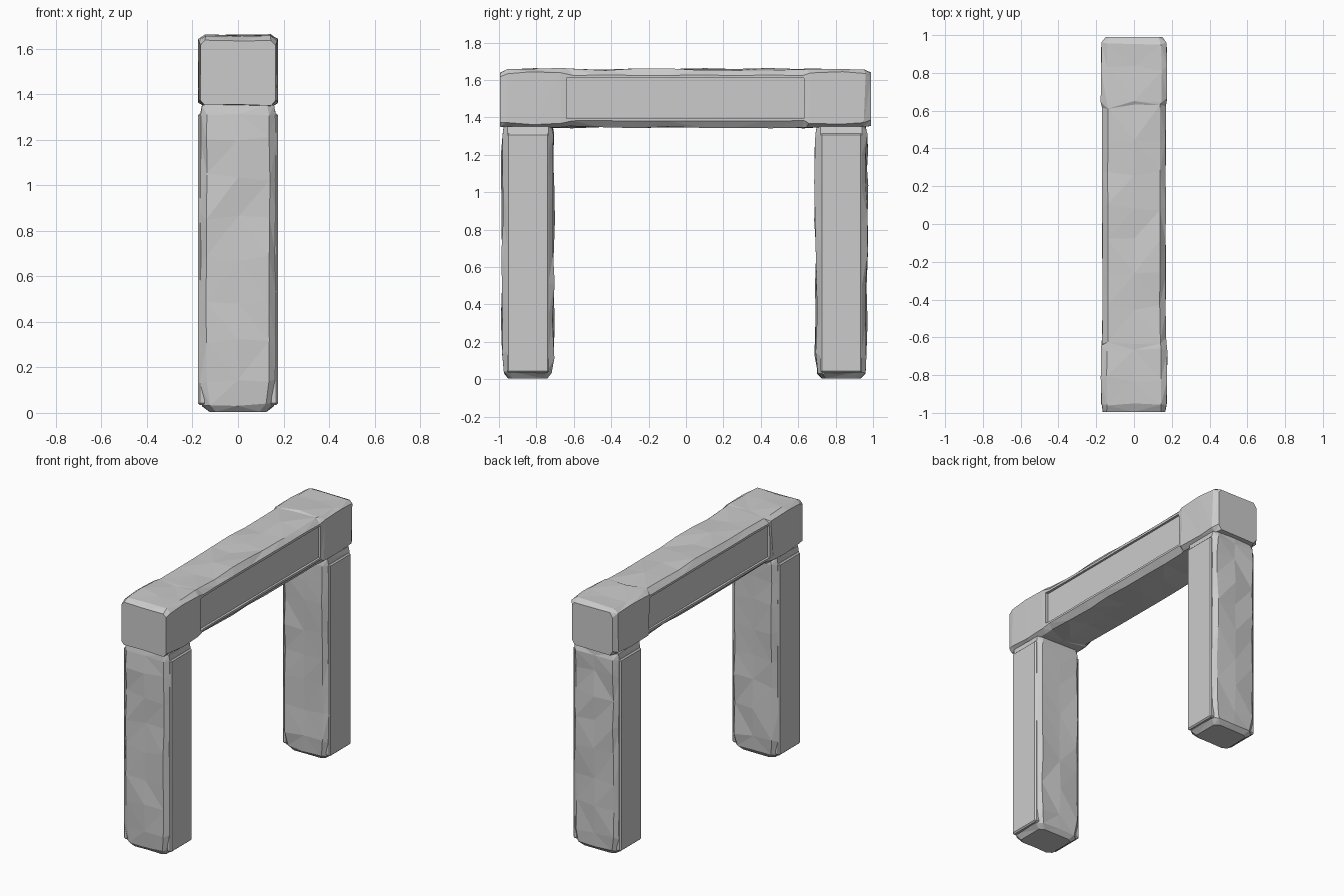
import bpy, bmesh, random
from mathutils import Vector

if "Cube" in bpy.data.objects:
    bpy.data.objects.remove(bpy.data.objects["Cube"])

random.seed(7)


def section(w, h, cw, ch):
    """Chamfered rectangle with an extra point along the two +-h sides."""
    a, b = w - cw, h - ch
    return [(w, -b), (w, b), (a, h), (0, h), (-a, h), (-w, b),
            (-w, -b), (-a, -h), (0, -h), (a, -h)]


def loft(name, rings, to_world, jitter):
    """Skin rings of (station, w, h, cw, ch, offset) into a faceted stone."""
    bm = bmesh.new()
    loops = []
    for i, (s, w, h, cw, ch, off) in enumerate(rings):
        j = jitter if 1 < i < len(rings) - 2 else 0.003
        loop = []
        for u, v in section(w, h, cw, ch):
            r = lambda k: random.uniform(-k, k)
            flat = 0.3 if abs(u) >= w - 1e-6 else 1.0   # keep the sides flat
            end = i in (0, len(rings) - 1)
            loop.append(bm.verts.new(to_world(
                s + (0 if end else r(j * 2.5)), u + r(j * 0.3), v + off + r(j) * flat)))
        loops.append(loop)
    n = len(loops[0])
    for a, b in zip(loops, loops[1:]):
        for k in range(n):
            bm.faces.new((a[k], a[(k + 1) % n], b[(k + 1) % n], b[k]))
    bm.faces.new(loops[0])
    bm.faces.new(loops[-1])
    bmesh.ops.triangulate(bm, faces=[f for f in bm.faces if len(f.verts) == 4])
    bmesh.ops.recalc_face_normals(bm, faces=bm.faces)
    return finish(name, bm)


def finish(name, bm):
    me = bpy.data.meshes.new(name)
    bm.to_mesh(me)
    bm.free()
    ob = bpy.data.objects.new(name, me)
    bpy.context.collection.objects.link(ob)
    return ob


def box(name, lo, hi, bevel=0.0):
    bm = bmesh.new()
    bmesh.ops.create_cube(bm, size=1)
    lo, hi = Vector(lo), Vector(hi)
    for v in bm.verts:
        v.co = (lo + hi) / 2 + v.co * (hi - lo)
    if bevel:
        bmesh.ops.bevel(bm, geom=bm.edges[:], offset=bevel, segments=1, affect='EDGES')
    return finish(name, bm)


# Legs: rough pillars with rounded feet and a thin flat slab on each side
for name, yc in (("front_leg", -0.845), ("back_leg", 0.83)):
    rings = [(0.005, 0.125, 0.105, 0.03, 0.02, 0),
             (0.035, 0.158, 0.128, 0.035, 0.03, 0)]
    rings += [(z, 0.168, 0.137, 0.03, 0.028, 0)
              for z in (0.13, 0.32, 0.5, 0.68, 0.86, 1.04, 1.2)]
    rings += [(1.31, 0.165, 0.138, 0.028, 0.028, 0),
              (1.352, 0.158, 0.13, 0.03, 0.02, 0)]
    loft(name, rings, lambda s, u, v, yc=yc: (u, yc + v, s), 0.008)
    for side, sx in (("left", -1), ("right", 1)):
        x0, x1 = sorted((sx * 0.14, sx * 0.176))
        box(f"{name}_{side}_slab", (x0, yc - 0.112, 0.035), (x1, yc + 0.112, 1.315), 0.008)

# Lintel: one long stone with fuller end blocks and a chamfered middle
half = [(-0.99, 0.150, 0.142, 0.02, 0.03, -0.005),
        (-0.955, 0.172, 0.153, 0.03, 0.022, 0),
        (-0.82, 0.175, 0.155, 0.03, 0.015, 0),
        (-0.66, 0.175, 0.155, 0.03, 0.02, 0)]
middle = [(y, 0.168, 0.155, 0.03, 0.033, 0)
          for y in (-0.62, -0.44, -0.27, -0.09, 0.09, 0.27, 0.44, 0.62)]
rings = half + middle + [(-r[0],) + r[1:] for r in reversed(half)]
rings[0] = (-0.995, 0.165, 0.142, 0.02, 0.02, -0.008)
lintel = loft("lintel", rings, lambda s, u, v: (u, s, 1.503 + v), 0.007)

# Sunken panels along both long sides of the lintel
for side, sx in (("left", -1), ("right", 1)):
    x0, x1 = sorted((sx * 0.153, sx * 0.25))
    cutter = box(f"{side}_panel_cutter", (x0, -0.64, 1.395), (x1, 0.63, 1.61))
    cutter.hide_render = True
    cutter.hide_set(True)
    mod = lintel.modifiers.new(f"{side}_panel", 'BOOLEAN')
    mod.operation = 'DIFFERENCE'
    mod.solver = 'EXACT'
    mod.object = cutter
